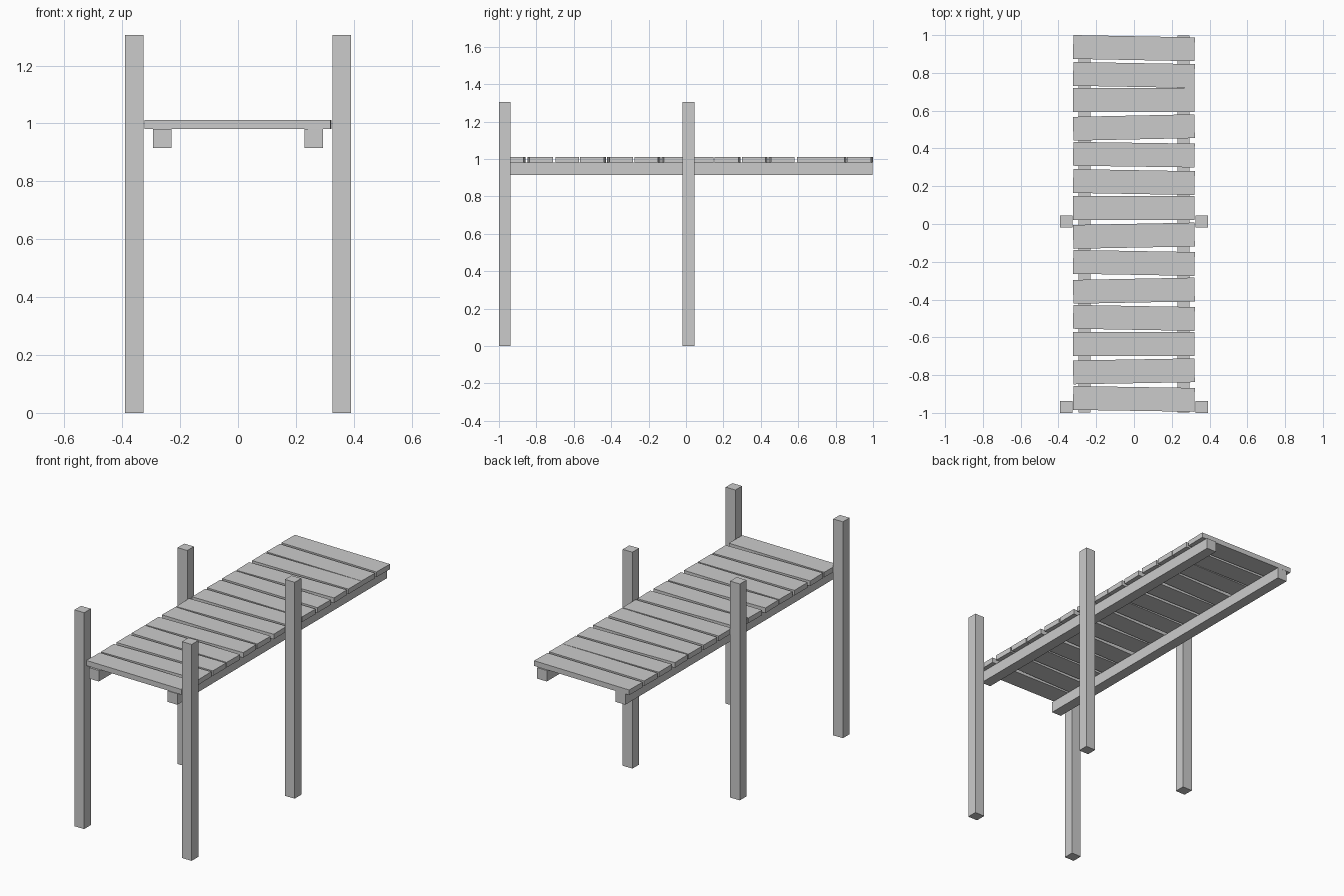
import bpy
from math import radians

if "Cube" in bpy.data.objects:
    bpy.data.objects.remove(bpy.data.objects["Cube"])


def box(name, x, y, z, turn=0.0):
    """Box from (min, max) ranges, turned about its own vertical axis (degrees)."""
    bpy.ops.mesh.primitive_cube_add(size=1)
    ob = bpy.context.object
    ob.name = name
    ob.location = [(a + b) / 2 for a, b in (x, y, z)]
    ob.scale = [b - a for a, b in (x, y, z)]
    ob.rotation_euler.z = radians(turn)
    return ob


def span(side, a, b):
    """Mirror an x range to the left or right side."""
    return tuple(sorted((side * a, side * b)))


# Posts and long support beams, mirrored left and right
for side, label in ((-1, "left"), (1, "right")):
    box(f"front_post_{label}", span(side, 0.326, 0.391), (-1.0, -0.937), (0, 1.305))
    box(f"middle_post_{label}", span(side, 0.326, 0.391), (-0.018, 0.045), (0, 1.305))
    box(f"beam_{label}", span(side, 0.23, 0.294), (-0.998, 0.998), (0.915, 0.981))

# Deck planks, back to front: (centre y, slight turn in degrees)
planks = [(0.931, -1.1), (0.789, -1.0), (0.656, 0), (0.511, 1.2), (0.367, -0.8),
          (0.222, -1.0), (0.085, 0), (-0.062, 1.1), (-0.206, -1.0), (-0.353, 1.1),
          (-0.497, -1.0), (-0.636, 0), (-0.78, 1.0), (-0.926, -0.9)]
for i, (y, turn) in enumerate(planks, 1):
    box(f"deck_plank_{i}", (-0.322, 0.321), (y - 0.063, y + 0.063), (0.981, 1.012), turn)
